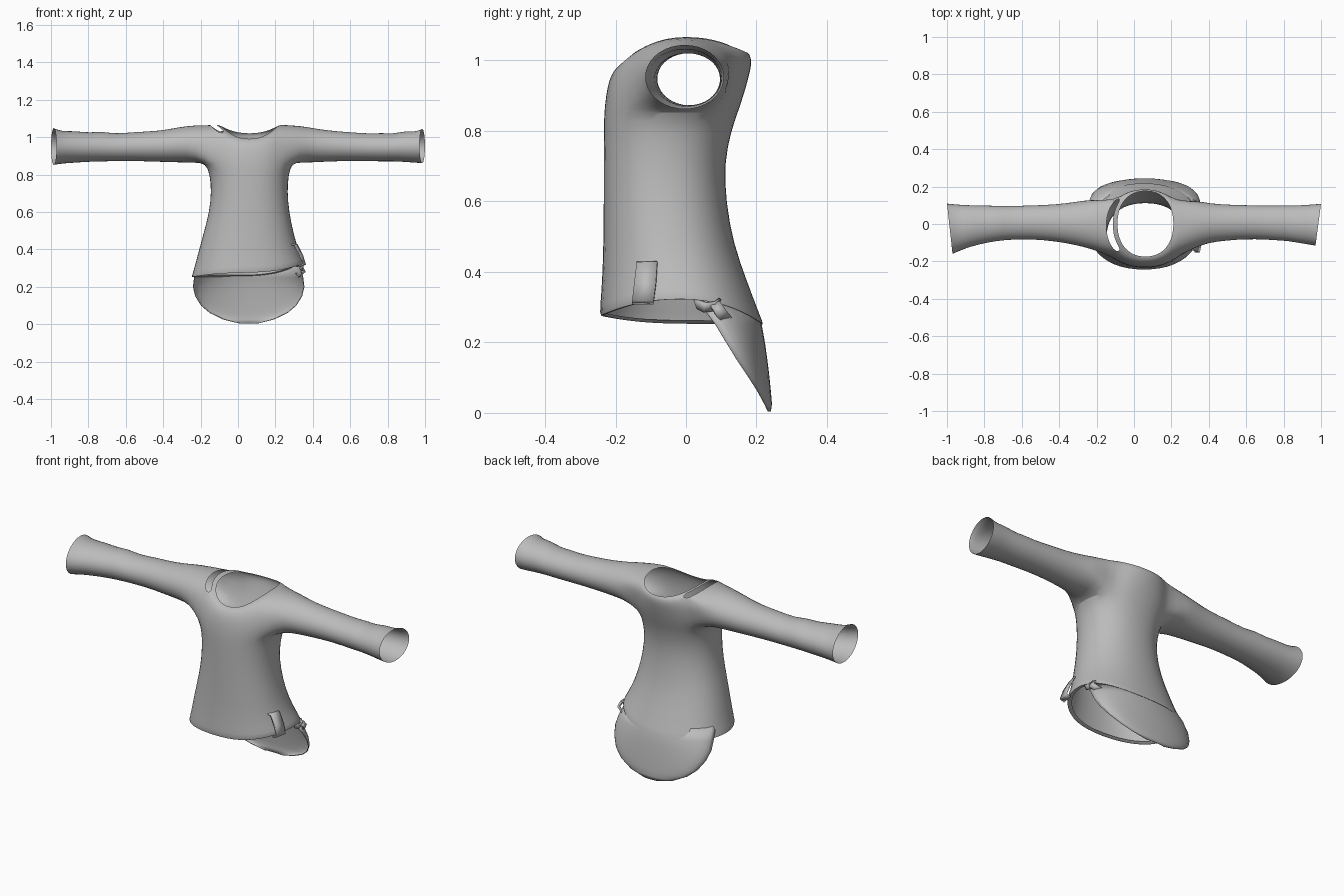
import bpy, bmesh, math
from mathutils import Vector

cloth = bpy.data.materials.new("grey_cloth")
cloth.diffuse_color = (0.5, 0.5, 0.5, 1)


def finish(name, bm, subdiv=0, thickness=0):
    bmesh.ops.recalc_face_normals(bm, faces=bm.faces)
    me = bpy.data.meshes.new(name)
    bm.to_mesh(me)
    bm.free()
    me.materials.append(cloth)
    ob = bpy.data.objects.new(name, me)
    bpy.context.collection.objects.link(ob)
    if thickness:
        ob.modifiers.new("thickness", 'SOLIDIFY').thickness = thickness
    if subdiv:
        ob.modifiers.new("smooth", 'SUBSURF').levels = subdiv
        ob.modifiers["smooth"].render_levels = subdiv
    bpy.context.view_layer.objects.active = ob
    ob.select_set(True)
    bpy.ops.object.shade_smooth_by_angle(angle=math.radians(50))
    ob.select_set(False)
    return ob


N = 24


def spow(v, p):
    return math.copysign(abs(v) ** p, v)


def body_ring(bm, xl, xr, yf, yb, zl, zr, zf, zb):
    """Rounded ring with separate heights at left, right, front and back."""
    cx, cy, out = (xl + xr) / 2, (yf + yb) / 2, []
    for i in range(N):
        a = 2 * math.pi * i / N
        c, s = math.cos(a), math.sin(a)
        z = c * c * (zr if c > 0 else zl) + s * s * (zb if s > 0 else zf)
        out.append(bm.verts.new((cx + (xr - xl) / 2 * spow(c, 0.9),
                                 cy + (yb - yf) / 2 * spow(s, 0.9), z)))
    return out


# Jumper: torso rings from hem to neckline
rows = [
    (-.235, .335, -.225, .205, .262, .328, .282, .262),   # hem turned under
    (-.255, .362, -.247, .226, .245, .318, .268, .242),   # hem edge
    (-.243, .352, -.246, .212, .275, .345, .300, .275),
    (-.218, .325, -.240, .176, .37, .40, .37, .37),
    (-.188, .300, -.236, .136, .48, .48, .48, .48),
    (-.155, .275, -.235, .115, .60, .60, .60, .60),
    (-.144, .265, -.235, .110, .71, .71, .71, .71),
    (-.152, .272, -.235, .130, .80, .80, .80, .80),
    (-.175, .290, -.234, .148, .862, .862, .85, .85),     # armpit
    (-.185, .300, -.229, .165, .93, .93, .90, .90),
    (-.175, .290, -.220, .178, 1.00, 1.00, .945, .945),
    (-.150, .262, -.205, .188, 1.066, 1.066, .972, .985),  # shoulder
    (-.115, .232, -.190, .186, 1.068, 1.068, .985, 1.010),
    (-.090, .212, -.176, .178, 1.060, 1.060, .990, 1.020),  # neckline
]
ARMPIT, SHOULDER = 8, 11
bm = bmesh.new()
R = [body_ring(bm, *r) for r in rows]
for j in range(len(R) - 1):
    for i in range(N):
        right = i < 3 or i >= N - 3
        left = N // 2 - 3 <= i < N // 2 + 3
        if ARMPIT <= j < SHOULDER and (left or right):
            continue                                   # arm holes
        if j == SHOULDER and left:
            continue                                   # shoulder slit
        k = (i + 1) % N
        bm.faces.new((R[j][i], R[j][k], R[j + 1][k], R[j + 1][i]))


def sleeve(mid, stations):
    """Continue an arm hole outward; station = x, front y, back y, low z, high z, slant."""
    cols = [(mid + d) % N for d in range(-3, 4)]
    prev = [R[ARMPIT][c] for c in cols]
    prev += [R[j][cols[-1]] for j in range(ARMPIT + 1, SHOULDER)]
    prev += [R[SHOULDER][c] for c in reversed(cols)]
    prev += [R[j][cols[0]] for j in range(SHOULDER - 1, ARMPIT, -1)]
    n = len(prev)
    side = 1 if mid == 0 else -1
    for x, y0, y1, z0, z1, slant in stations:
        ring = []
        for i in range(n):
            a = -math.pi / 2 + 2 * math.pi * (i - 3) / n
            c, s = math.cos(a) * side, math.sin(a)
            ring.append(bm.verts.new((side * x + slant * c, (y0 + y1) / 2 + (y1 - y0) / 2 * c,
                                      (z0 + z1) / 2 + (z1 - z0) / 2 * s)))
        for i in range(n):
            k = (i + 1) % n
            bm.faces.new((prev[i], prev[k], ring[k], ring[i]))
        prev = ring


sleeve(0, [(.335, -.125, .128, .862, 1.062, 0), (.40, -.102, .112, .864, 1.050, 0),
           (.49, -.090, .105, .869, 1.036, 0), (.60, -.082, .102, .872, 1.028, 0),
           (.70, -.084, .100, .871, 1.020, 0), (.78, -.090, .101, .869, 1.025, 0),
           (.82, -.092, .100, .871, 1.018, 0), (.90, -.106, .102, .866, 1.036, 0),
           (.95, -.114, .106, .862, 1.030, 0), (.985, -.118, .110, .860, 1.046, .015)])
sleeve(N // 2, [(.23, -.135, .135, .862, 1.066, 0), (.32, -.112, .118, .864, 1.055, 0),
                (.42, -.094, .106, .867, 1.034, 0), (.55, -.082, .100, .872, 1.030, 0),
                (.66, -.085, .098, .871, 1.018, 0), (.73, -.092, .099, .869, 1.034, 0),
                (.79, -.102, .100, .868, 1.024, 0), (.88, -.124, .102, .862, 1.036, 0),
                (.94, -.145, .106, .858, 1.032, -.01), (.985, -.162, .112, .850, 1.050, -.015)])
finish("jumper", bm, 1)

# Rounded tail hanging below the back hem: z, half width, edge y, middle y
bm = bmesh.new()
prev = None
for z, w, edge, mid in [(.31, .275, .04, .195), (.25, .292, .085, .215), (.20, .298, .115, .224),
                        (.15, .286, .145, .231), (.10, .255, .178, .237), (.06, .208, .203, .241),
                        (.025, .135, .222, .244), (.004, .05, .232, .241)]:
    ring = []
    for i in range(17):
        a = math.pi / 2 * (i / 8 - 1)
        ring.append(bm.verts.new((.057 + w * math.sin(a), edge + (mid - edge) * math.cos(a), z)))
    if prev:
        for i in range(16):
            bm.faces.new((prev[i], prev[i + 1], ring[i + 1], ring[i]))
    prev = ring
finish("back_tail", bm, 0, 0.004)


# Narrow strips at the right hem: pairs of edge points
def strip(name, pairs):
    bm = bmesh.new()
    prev = None
    for p, q in pairs:
        cur = (bm.verts.new(p), bm.verts.new(q))
        if prev:
            bm.faces.new((prev[0], prev[1], cur[1], cur[0]))
        prev = cur
    finish(name, bm, 0, 0.008)


strip("belt_loop", [((.275, -.140, .430), (.288, -.082, .432)),
                    ((.305, -.140, .428), (.318, -.082, .430)),
                    ((.336, -.147, .370), (.348, -.086, .370)),
                    ((.352, -.153, .318), (.364, -.092, .318)),
                    ((.325, -.153, .308), (.335, -.092, .308))])
strip("hem_tie", [((.340, .020, .325), (.335, .030, .295)),
                  ((.352, .055, .312), (.345, .050, .285)),
                  ((.350, .085, .312), (.340, .075, .288)),
                  ((.330, .100, .322), (.320, .090, .300))])
strip("tie_end", [((.350, .070, .305), (.345, .095, .318)),
                  ((.362, .085, .280), (.352, .115, .290)),
                  ((.325, .108, .250), (.312, .132, .268))])
